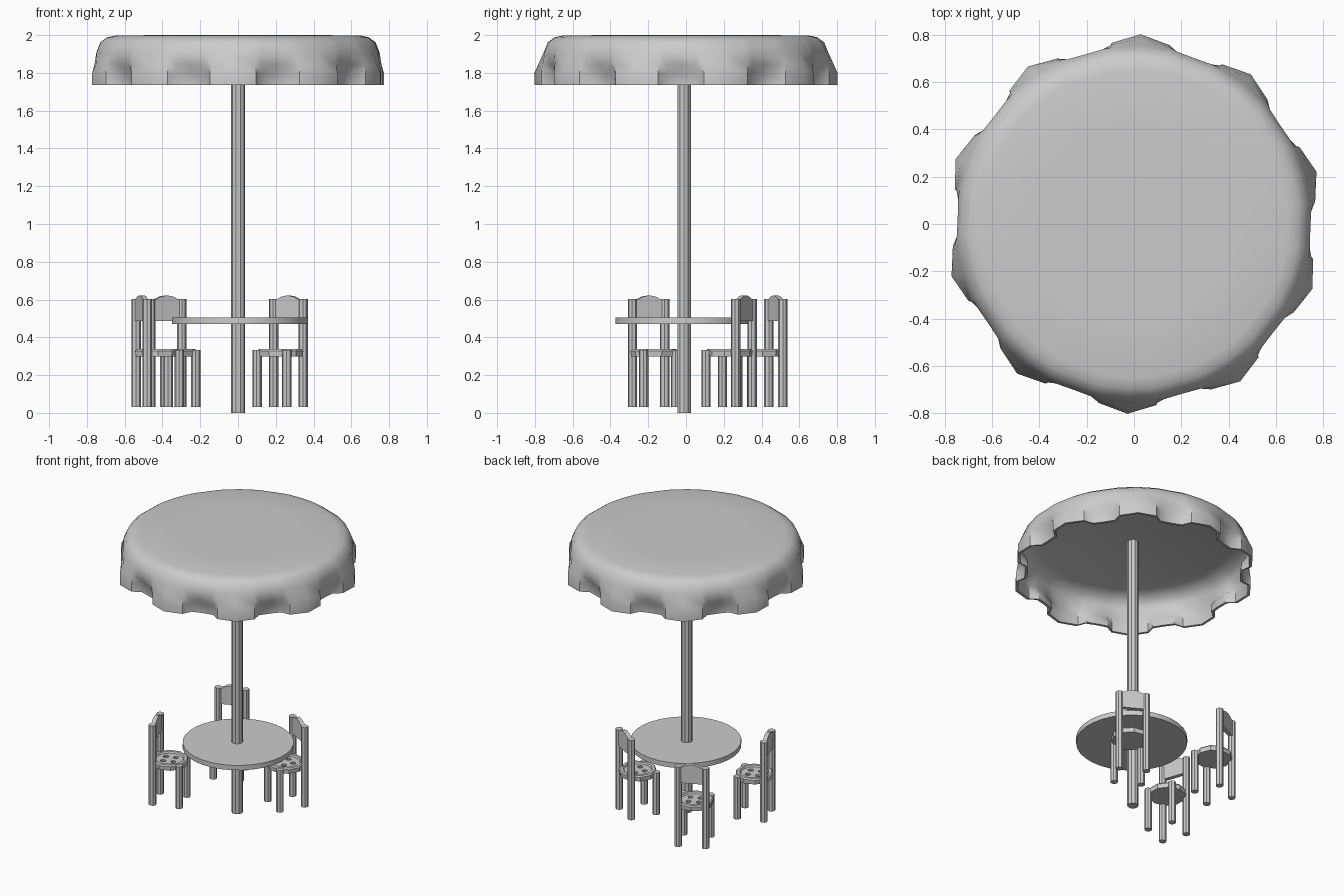
import bpy, bmesh, math
from mathutils import Matrix

if "Cube" in bpy.data.objects:
    bpy.data.objects.remove(bpy.data.objects["Cube"])


def make_obj(name, bm, smooth=None):
    bmesh.ops.recalc_face_normals(bm, faces=bm.faces)
    me = bpy.data.meshes.new(name)
    bm.to_mesh(me)
    bm.free()
    ob = bpy.data.objects.new(name, me)
    bpy.context.collection.objects.link(ob)
    if smooth:
        bpy.ops.object.select_all(action='DESELECT')
        ob.select_set(True)
        bpy.context.view_layer.objects.active = ob
        bpy.ops.object.shade_smooth_by_angle(angle=math.radians(smooth))
    return ob


def add_cyl(bm, x, y, z0, z1, r, sides):
    bmesh.ops.create_cone(bm, cap_ends=True, segments=sides, radius1=r, radius2=r, depth=z1 - z0,
                          matrix=Matrix.Translation((x, y, (z0 + z1) / 2)) @ Matrix.Rotation(math.pi / sides, 4, 'Z'))


def skin_rings(bm, rings):
    """Bridge closed rings of points and cap both ends."""
    rows = [[bm.verts.new(p) for p in ring] for ring in rings]
    n = len(rows[0])
    for a, b in zip(rows, rows[1:]):
        for i in range(n):
            j = (i + 1) % n
            bm.faces.new((a[i], a[j], b[j], b[i]))
    bm.faces.new(rows[0])
    bm.faces.new(rows[-1])


# Pole and round table
bm = bmesh.new()
add_cyl(bm, 0.001, -0.01, 0, 1.98, 0.037, 10)
make_obj("pole", bm, 30)
bm = bmesh.new()
add_cyl(bm, 0.01, -0.012, 0.47, 0.505, 0.362, 32)
make_obj("table_top", bm, 30)

# Crimped canopy: ten ridges, radius depends on the offset within each 36 degree period
OFFSETS = [(0, 0.803, 0.757), (9, 0.772, 0.757), (12, 0.715, 0.755),
           (18, 0.708, 0.75), (24, 0.715, 0.755), (27, 0.772, 0.757)]


def canopy_ring(z, scale, crimp, shrink=0.0):
    ring = []
    for k in range(10):
        for off, skirt, dome in OFFSETS:
            a = math.radians(16 + 36 * k + off)
            c = crimp if skirt < 0.76 else min(1, crimp + 0.45) if crimp > 0 else 0
            r = (dome + (skirt - dome) * c) * scale - shrink
            ring.append((r * math.cos(a), r * math.sin(a), z))
    return ring


outer = [(2.0, 0.55, 0), (1.998, 0.86, 0), (1.988, 0.92, 0), (1.962, 0.967, 0), (1.91, 0.995, 0),
         (1.845, 1, 0.1), (1.80, 1, 0.9), (1.735, 1, 1)]
inner = [(1.735, 1, 1), (1.79, 1, 0.9), (1.835, 1, 0.1), (1.905, 0.99, 0), (1.95, 0.96, 0), (1.978, 0.85, 0)]
bm = bmesh.new()
skin_rings(bm, [canopy_ring(*p) for p in outer] + [canopy_ring(*p, shrink=0.018) for p in inner])
make_obj("canopy", bm, 45)


# Button-shaped seat: raised rim and four holes
def ring(r, z, n=10):
    return [(r * math.cos(2 * math.pi * (i + .5) / n), -0.09 + r * math.sin(2 * math.pi * (i + .5) / n), z)
            for i in range(n)]


bm = bmesh.new()
skin_rings(bm, [ring(0.122, 0.298), ring(0.125, 0.328), ring(0.118, 0.337), ring(0.098, 0.337), ring(0.092, 0.326)])
seat = make_obj("seat", bm)
bm = bmesh.new()
for sx in (-1, 1):
    for sy in (-1, 1):
        add_cyl(bm, 0.034 * sx, -0.09 + 0.034 * sy, 0.312, 0.36, 0.018, 10)
cutter = make_obj("hole_cutter", bm)
cutter.hide_render = True
mod = seat.modifiers.new("holes", 'BOOLEAN')
mod.object = cutter
mod.solver = 'EXACT'
bpy.context.view_layer.objects.active = seat
bpy.ops.object.modifier_apply(modifier="holes")
bpy.data.objects.remove(cutter)

# Legs and back posts
bm = bmesh.new()
for sx in (-0.09, 0.09):
    add_cyl(bm, sx, -0.18, 0.03, 0.332, 0.025, 8)
front_legs = make_obj("front_legs", bm)
bm = bmesh.new()
for sx in (-0.09, 0.09):
    add_cyl(bm, sx, 0, 0.03, 0.603, 0.025, 8)
back_posts = make_obj("back_posts", bm)

# Back panel with a gently arched top
top = [(0.09, 0.598), (0.06, 0.603), (0.035, 0.616), (0, 0.622), (-0.035, 0.616), (-0.06, 0.603), (-0.09, 0.598)]
outline = [(-0.09, 0.487), (0.09, 0.487)] + top
bm = bmesh.new()
skin_rings(bm, [[(x, y, z) for x, z in outline] for y in (-0.014, 0.014)])
panel = make_obj("back_panel", bm)

# Three chairs around the table: backrest centre and outward direction
places = [(-0.51, -0.198, 199), (-0.38, 0.475, 114), (0.267, 0.307, 61)]
for part in (seat, front_legs, back_posts, panel):
    for i, (x, y, ang) in enumerate(places):
        ob = part
        if i:
            ob = part.copy()
            bpy.context.collection.objects.link(ob)
        ob.location = (x, y, 0)
        ob.rotation_euler = (0, 0, math.radians(ang - 90))
